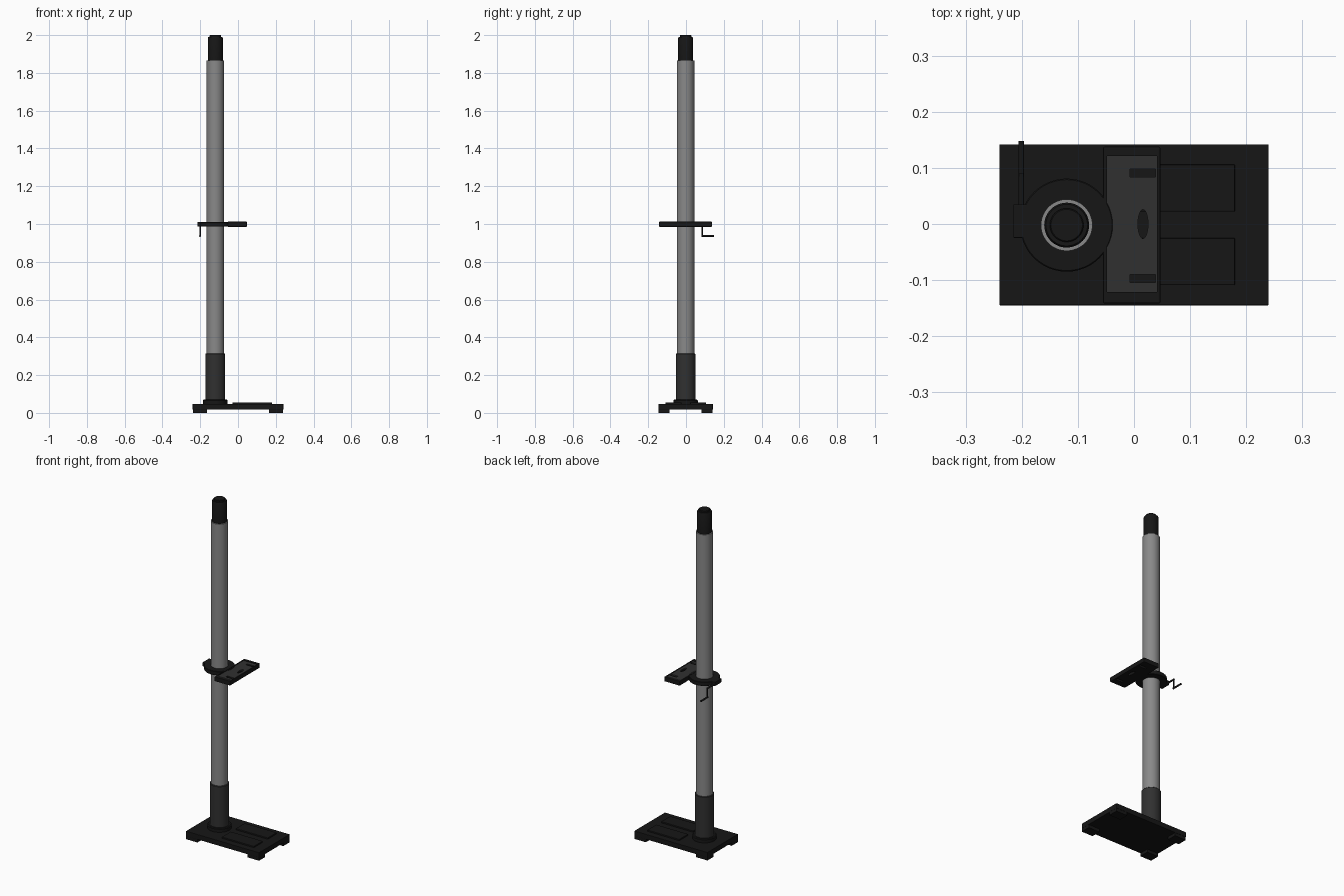
import bpy, math
from mathutils import Vector

if "Cube" in bpy.data.objects:
    bpy.data.objects.remove(bpy.data.objects["Cube"])

CX, CY = -0.12, -0.002   # column axis


def material(name, v):
    m = bpy.data.materials.new(name)
    m.diffuse_color = (v, v, v, 1)
    m.use_nodes = True
    m.node_tree.nodes["Principled BSDF"].inputs["Base Color"].default_value = m.diffuse_color
    return m


BLACK = material("black", 0.008)
DARK = material("dark_grey", 0.03)
STEEL = material("steel", 0.25)


def box(name, x, y, z, mat, bevel=0.0):
    bpy.ops.mesh.primitive_cube_add(size=1, location=[(a + b) / 2 for a, b in (x, y, z)])
    o = bpy.context.object
    o.name = name
    o.scale = [b - a for a, b in (x, y, z)]
    bpy.ops.object.transform_apply(location=False, rotation=False, scale=True)
    o.data.materials.append(mat)
    if bevel:
        m = o.modifiers.new("bevel", 'BEVEL')
        m.width, m.segments = bevel, 2
    return o


def lathe(name, profile, mat, n=48, closed=False):
    # spin (radius, z) points around the column axis
    verts, faces = [], []
    k = len(profile)
    for i in range(n):
        a = 2 * math.pi * i / n
        verts += [(r * math.cos(a), r * math.sin(a), z) for r, z in profile]
    for i in range(n):
        j = (i + 1) % n
        for p in range(k if closed else k - 1):
            q = (p + 1) % k
            faces.append((i * k + p, j * k + p, j * k + q, i * k + q))
    if not closed:
        faces.append([i * k for i in reversed(range(n))])
        faces.append([i * k + k - 1 for i in range(n)])
    me = bpy.data.meshes.new(name)
    me.from_pydata(verts, [], faces)
    o = bpy.data.objects.new(name, me)
    bpy.context.collection.objects.link(o)
    o.location = (CX, CY, 0)
    me.materials.append(mat)
    smooth(o)
    return o


def smooth(o):
    bpy.ops.object.select_all(action='DESELECT')
    o.select_set(True)
    bpy.context.view_layer.objects.active = o
    bpy.ops.object.shade_smooth_by_angle(angle=math.radians(35))


def rod(name, a, b, r, mat):
    a, b = Vector(a), Vector(b)
    bpy.ops.mesh.primitive_cylinder_add(vertices=20, radius=r, depth=(b - a).length, location=(a + b) / 2)
    o = bpy.context.object
    o.name = name
    o.rotation_euler = (b - a).to_track_quat('Z', 'Y').to_euler()
    o.data.materials.append(mat)
    smooth(o)
    return o


def cut(target, cutter):
    cutter.hide_render = True
    cutter.hide_set(True)
    cutter.display_type = 'WIRE'
    m = target.modifiers.new("cut", 'BOOLEAN')
    m.operation, m.object, m.solver = 'DIFFERENCE', cutter, 'EXACT'


# base plate, corner feet and raised pads
box("base_plate", (-0.24, 0.24), (-0.145, 0.142), (0.018, 0.048), BLACK, 0.002)
for sx in (-1, 1):
    for sy in (-1, 1):
        xs = sorted((sx * 0.239, sx * 0.165))
        ys = sorted((CY + sy * 0.1425, CY + sy * 0.085))
        box("foot", xs, ys, (0, 0.02), BLACK)
for y0, y1 in ((-0.109, -0.025), (0.022, 0.106)):
    box("base_pad", (-0.03, 0.18), (y0, y1), (0.046, 0.056), BLACK, 0.002)

# column: flange, lower sleeve, tube and top cap
lathe("base_flange", [(0.065, 0.046), (0.065, 0.066), (0.061, 0.07), (0.05, 0.07)], BLACK)
lathe("lower_sleeve", [(0.052, 0.06), (0.052, 0.312), (0.049, 0.315)], DARK)
lathe("column_tube", [(0.046, 0.3), (0.046, 1.866)], STEEL)
lathe("top_cap", [(0.040, 1.86), (0.040, 1.984), (0.037, 1.99), (0.030, 1.99),
                  (0.030, 1.998), (0.028, 2.0)], BLACK)

# collar ring clamped round the column
lathe("clamp_collar", [(0.045, 0.986), (0.081, 0.986), (0.083, 0.988), (0.083, 1.008),
                       (0.081, 1.01), (0.045, 1.01)], BLACK, closed=True)
box("clamp_block", (-0.215, -0.185), (-0.025, 0.035), (0.986, 1.01), BLACK, 0.002)

# mounting platform with recessed top, two slots and a central oval hole
platform = box("platform", (-0.055, 0.047), (-0.142, 0.138), (0.985, 1.012), BLACK)
bev = platform.modifiers.new("bevel", 'BEVEL')
bev.width, bev.segments = 0.003, 2
cut(platform, box("recess_cutter", (-0.048, 0.041), (-0.121, 0.121), (1.007, 1.03), BLACK))
panel = box("platform_panel", (-0.048, 0.041), (-0.121, 0.121), (1.004, 1.009), DARK)
holes = [box("slot_cutter", (-0.007, 0.038), (y - 0.007, y + 0.007), (0.95, 1.05), BLACK)
         for y in (-0.097, 0.091)]
oval = rod("oval_cutter", (0.016, 0, 0.95), (0.016, 0, 1.05), 1, BLACK)
oval.scale = (0.009, 0.026, 1)
for h in holes + [oval]:
    cut(platform, h)
    cut(panel, h)

# crank handle
K = -0.201
rod("crank_shaft", (K, 0.03, 0.99), (K, 0.09, 0.99), 0.005, BLACK)
rod("crank_arm", (K, 0.087, 0.994), (K, 0.087, 0.934), 0.004, BLACK)
rod("crank_handle", (K, 0.083, 0.937), (K, 0.148, 0.937), 0.005, BLACK)
